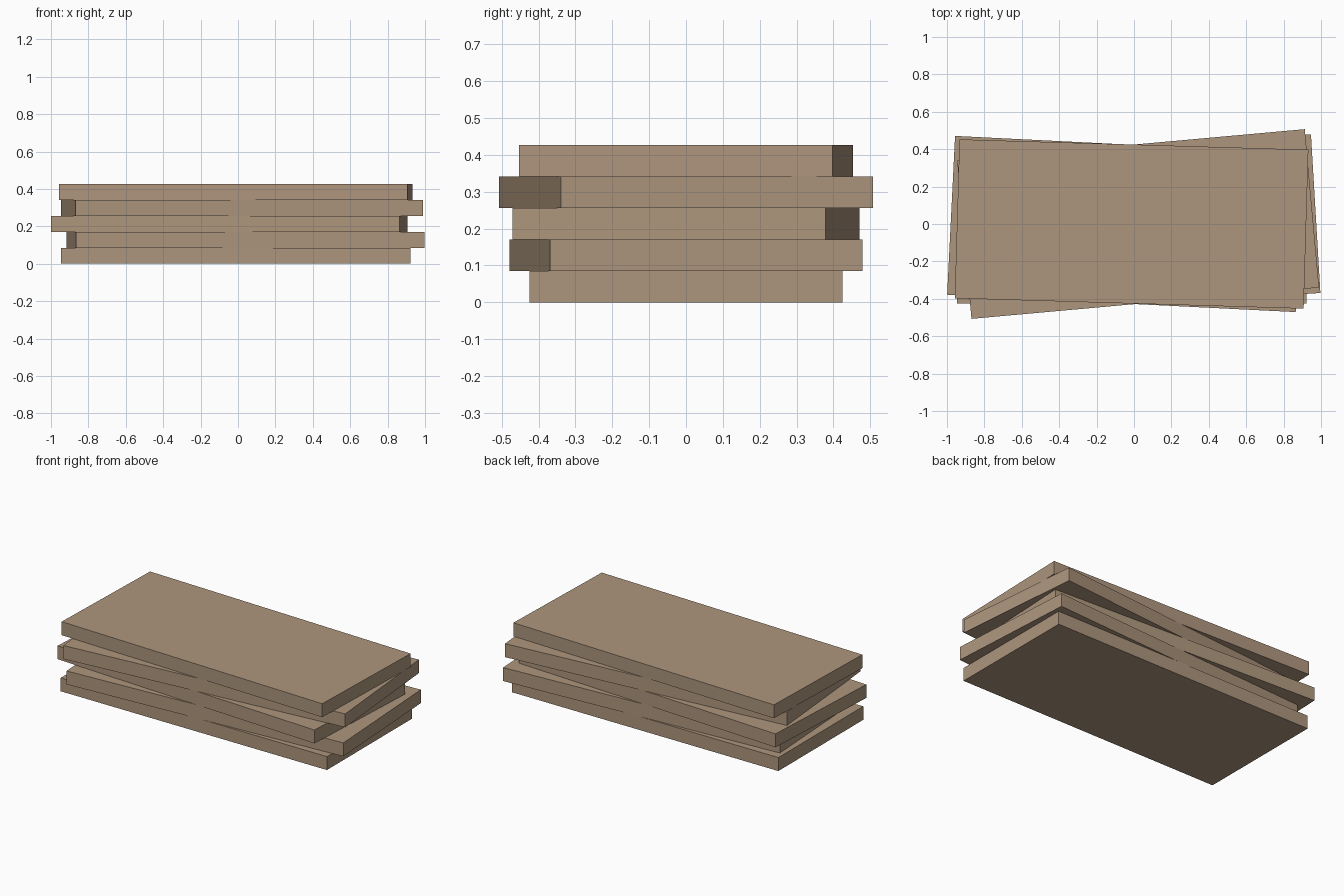
import bpy
from math import radians

cube = bpy.data.objects.get("Cube")
if cube:
    bpy.data.objects.remove(cube, do_unlink=True)

# Plain wood
WOOD = (0.42, 0.305, 0.205, 1.0)
wood = bpy.data.materials.new("wood")
wood.use_nodes = True
wood.diffuse_color = WOOD
wood.node_tree.nodes["Principled BSDF"].inputs["Base Color"].default_value = WOOD

LENGTH, DEPTH, THICK = 1.866, 0.85, 0.0854


def plank(name, level, x, turn):
    """One board of the stack, shifted along x and turned about z."""
    bpy.ops.mesh.primitive_cube_add(
        size=1, location=(x, 0, (level + 0.5) * THICK), rotation=(0, 0, radians(turn)))
    board = bpy.context.object
    board.name = board.data.name = name
    board.scale = (LENGTH, DEPTH, THICK)
    board.data.materials.append(wood)


# Loose stack of boards, bottom to top: x shift, turn in degrees
stack = [
    ("bottom_plank", -0.012, 0),
    ("second_plank", 0.04, 3.4),
    ("third_plank", -0.046, -2.85),
    ("fourth_plank", 0.022, 5.15),
    ("top_plank", -0.013, -1.7),
]
for level, (name, x, turn) in enumerate(stack):
    plank(name, level, x, turn)
